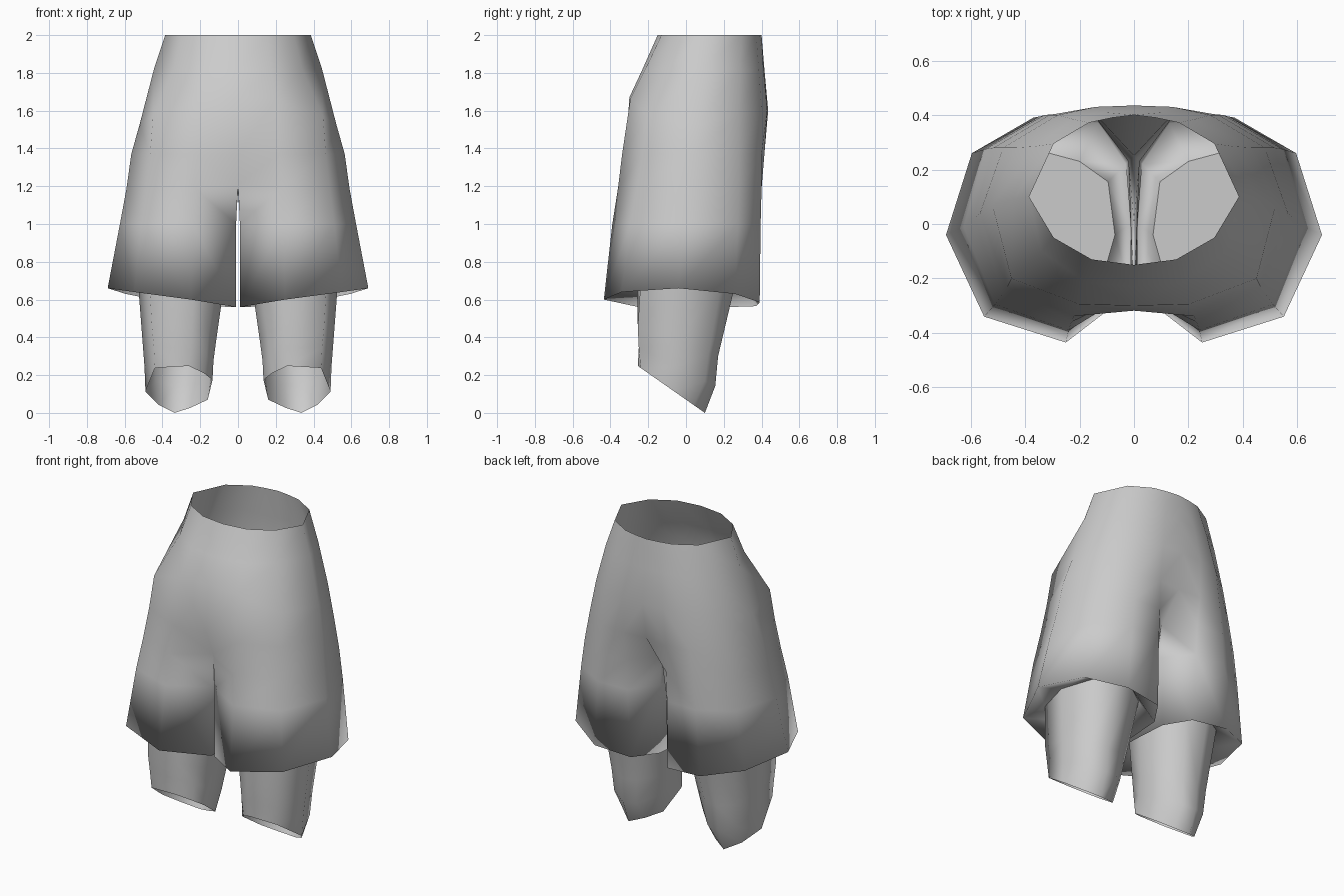
import bpy, bmesh

if "Cube" in bpy.data.objects:
    bpy.data.objects.remove(bpy.data.objects["Cube"])

grey = bpy.data.materials.new("light_grey")
grey.diffuse_color = (0.6, 0.6, 0.6, 1)
grey.use_nodes = True
grey.node_tree.nodes["Principled BSDF"].inputs["Base Color"].default_value = grey.diffuse_color


def ring(bm, pts, z):
    """Add one ring of vertices; z is a number, a list, or a function of x and y."""
    if isinstance(z, list):
        return [bm.verts.new((x, y, h)) for (x, y), h in zip(pts, z)]
    return [bm.verts.new((x, y, z(x, y) if callable(z) else z)) for x, y in pts]


def bridge(bm, a, b, closed):
    n = len(a)
    for i in range(n if closed else n - 1):
        j = (i + 1) % n
        bm.faces.new((a[i], a[j], b[j], b[i]))


def finish(bm, name):
    """Make a smooth object mirrored across the centre plane."""
    bmesh.ops.recalc_face_normals(bm, faces=bm.faces)
    me = bpy.data.meshes.new(name)
    bm.to_mesh(me)
    bm.free()
    for p in me.polygons:
        p.use_smooth = True
    me.materials.append(grey)
    ob = bpy.data.objects.new(name, me)
    bpy.context.collection.objects.link(ob)
    mod = ob.modifiers.new("mirror", 'MIRROR')
    mod.use_clip = True
    mod.merge_threshold = 0.001
    return ob


# Half rings run from back centre, around the side, to front centre
waist = [(0, .40), (.08, .39), (.165, .372), (.295, .295), (.385, .10),
         (.295, -.05), (.155, -.13), (0, -.15)]
belly = [(0, .415), (.11, .41), (.225, .385), (.365, .285), (.445, .09),
         (.34, -.10), (.175, -.215), (0, -.23)]
hip = [(0, .435), (.14, .43), (.28, .40), (.435, .28), (.52, .07),
       (.45, -.20), (.2, -.295), (0, -.30)]
hip_z = [1.6, 1.6, 1.6, 1.58, 1.53, 1.57, 1.66, 1.67]
seat = [(0, .40), (.15, .415), (.31, .40), (.48, .28), (.565, .04),
        (.465, -.23), (.22, -.338), (0, -.318)]
# Leg rings are closed: outer points first, then the inner seam
crotch = [(.14, .40), (.33, .40), (.515, .28), (.59, .02), (.485, -.26),
          (.23, -.36), (0, -.25), (0, 0), (0, .25)]
crotch_z = [1.19] * 6 + [1.21, 1.17, 1.2]
thigh = [(.14, .39), (.345, .395), (.545, .275), (.625, -.01), (.51, -.295),
         (.24, -.39), (.01, -.25), (.012, 0), (.02, .23)]
hem = [(.13, .37), (.37, .39), (.595, .26), (.69, -.04), (.55, -.34),
       (.25, -.435), (.01, -.25), (.015, 0), (.03, .22)]
hem_z = [.565, .585, .63, .66, .64, .60, .56, .56, .56]
leg_top = [(.2, .23), (.33, .265), (.46, .19), (.53, -.02), (.47, -.24),
           (.23, -.26), (.11, -.18), (.07, -.04), (.095, .155)]
shin = [(.24, .155), (.335, .17), (.44, .12), (.505, -.04), (.455, -.255),
        (.245, -.255), (.155, -.2), (.115, -.08), (.135, .08)]
calf = [(.25, .14), (.335, .155), (.435, .10), (.495, -.05), (.445, -.25),
        (.25, -.25), (.165, -.2), (.13, -.11), (.15, .05)]
leg_end = [(.25, .06), (.335, .10), (.42, .04), (.49, -.06), (.44, -.24),
           (.26, -.255), (.18, -.2), (.135, -.15), (.16, 0)]

# Shorts: waist to hem, with a lip turned in to the leg
bm = bmesh.new()
w = ring(bm, waist, 2.0)
g = ring(bm, belly, 1.82)
h = ring(bm, hip, hip_z)
s = ring(bm, seat, 1.37)
c = ring(bm, crotch, crotch_z)
t = ring(bm, thigh, 1.0)
e = ring(bm, hem, hem_z)
lip = ring(bm, leg_top, 0.70)
bridge(bm, w, g, False)
bridge(bm, g, h, False)
bridge(bm, h, s, False)
bridge(bm, s, [c[8]] + c[:7], False)
bridge(bm, c, t, True)
bridge(bm, t, e, True)
bridge(bm, e, lip, True)
finish(bm, "shorts")

# Legs: tapered tubes, open at the slanted lower end
bm = bmesh.new()
a = ring(bm, leg_top, 0.70)
k = ring(bm, shin, lambda x, y: 0.36 - 0.35 * y)
b = ring(bm, calf, lambda x, y: 0.22 - 0.5 * y)
d = ring(bm, leg_end, lambda x, y: 0.07 - 0.7 * y)
bridge(bm, a, k, True)
bridge(bm, k, b, True)
bridge(bm, b, d, True)
finish(bm, "legs")

# Lids closing the tops of the legs inside the shorts
bm = bmesh.new()
bm.faces.new(ring(bm, leg_top, 0.70))
finish(bm, "leg_lids")
